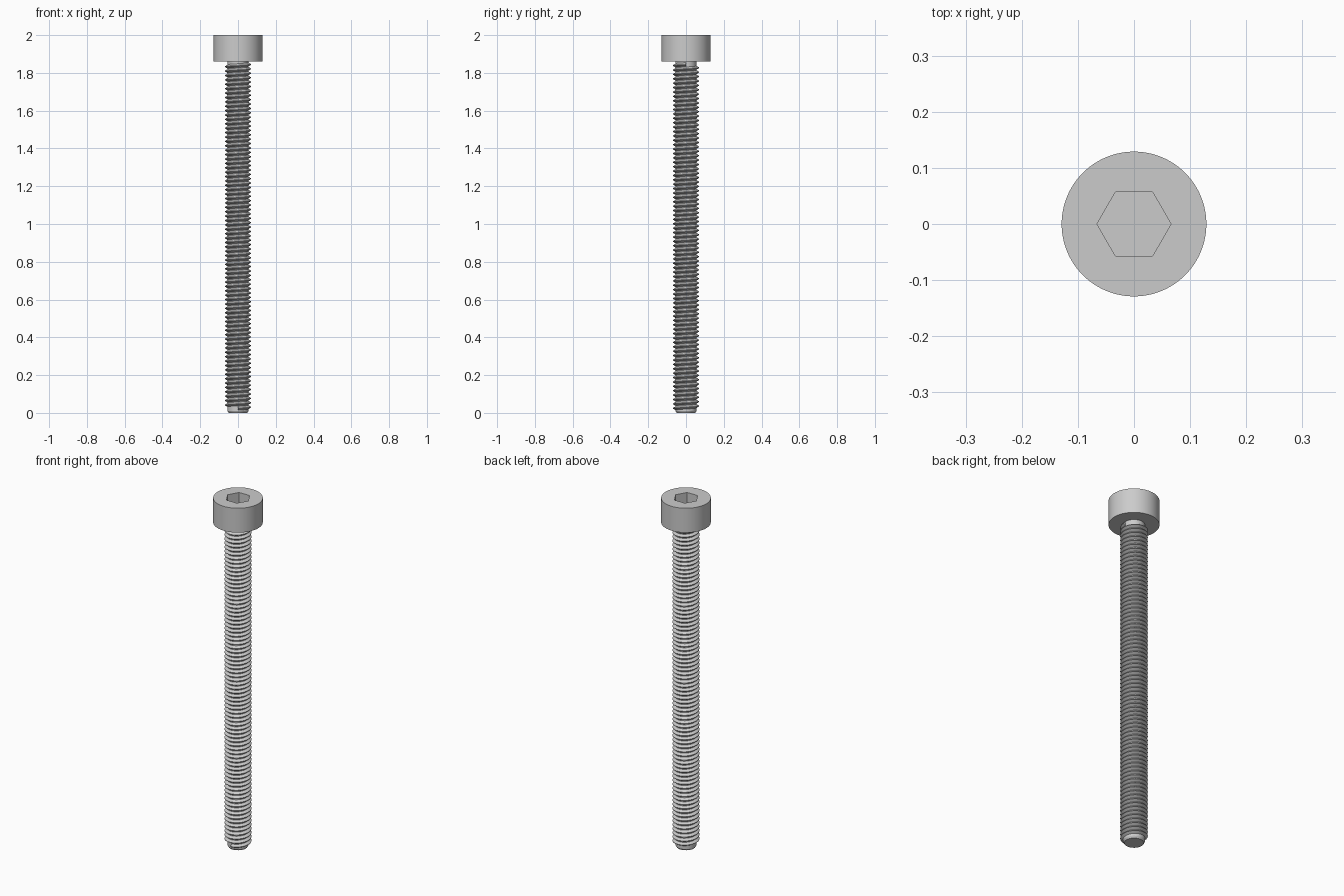
import bpy, bmesh
from math import sin, cos, pi, radians

if "Cube" in bpy.data.objects:
    bpy.data.objects.remove(bpy.data.objects["Cube"])

HEAD_R, HEAD_Z, TOP = 0.129, 1.86, 2.0
HEX_R, HEX_DEPTH = 0.066, 0.07
CORE_R, CREST_R, PITCH = 0.0555, 0.07, 0.02326

steel = bpy.data.materials.new("steel grey")
steel.use_nodes = True
steel.diffuse_color = (0.6, 0.6, 0.6, 1)
steel.node_tree.nodes["Principled BSDF"].inputs["Base Color"].default_value = (0.6, 0.6, 0.6, 1)


def ring(bm, r, z, n):
    return [bm.verts.new((r * cos(2 * pi * i / n), r * sin(2 * pi * i / n), z)) for i in range(n)]


def skin(bm, a, b):
    n = len(a)
    for i in range(n):
        j = (i + 1) % n
        bm.faces.new((a[i], a[j], b[j], b[i]))


def finish(bm, name):
    bmesh.ops.recalc_face_normals(bm, faces=bm.faces)
    mesh = bpy.data.meshes.new(name)
    bm.to_mesh(mesh)
    bm.free()
    mesh.materials.append(steel)
    obj = bpy.data.objects.new(name, mesh)
    bpy.context.collection.objects.link(obj)
    bpy.ops.object.select_all(action='DESELECT')
    obj.select_set(True)
    bpy.context.view_layer.objects.active = obj
    bpy.ops.object.shade_smooth_by_angle(angle=radians(30))


# Cylindrical head with a hexagonal socket
bm = bmesh.new()
low, high = ring(bm, HEAD_R, HEAD_Z, 96), ring(bm, HEAD_R, TOP, 96)
rim, floor = ring(bm, HEX_R, TOP, 6), ring(bm, HEX_R, TOP - HEX_DEPTH, 6)
skin(bm, low, high)
skin(bm, rim, floor)
bm.faces.new(low)
bm.faces.new(floor)
bm.edges.ensure_lookup_table()
edges = [e for e in bm.edges if all(abs(v.co.z - TOP) < 1e-5 for v in e.verts)]
bmesh.ops.triangle_fill(bm, edges=edges, use_beauty=True, normal=(0, 0, 1))
finish(bm, "socket_head")

# Plain core of the shank with a small chamfer at the tip
bm = bmesh.new()
rings = [ring(bm, r, z, 48) for r, z in
         ((CORE_R - 0.006, 0), (CORE_R, 0.01), (CORE_R, HEAD_Z))]
for a, b in zip(rings, rings[1:]):
    skin(bm, a, b)
bm.faces.new(rings[0])
bm.faces.new(rings[-1])
finish(bm, "shank_core")

# Right-handed helical thread, swept from a trapezoid section
SEG, TURNS, START_Z = 32, 78.25, 0.0245
SECTION = ((CORE_R - 0.001, -0.46), (CREST_R, -0.06), (CREST_R, 0.06), (CORE_R - 0.001, 0.46))
bm = bmesh.new()
rows = []
for i in range(int(SEG * TURNS) + 1):
    t = i / SEG
    a = 2 * pi * t - pi / 2
    rows.append([bm.verts.new((r * cos(a), r * sin(a), START_Z + (t + h) * PITCH))
                 for r, h in SECTION])
for a, b in zip(rows, rows[1:]):
    skin(bm, a, b)
bm.faces.new(rows[0])
bm.faces.new(rows[-1])
finish(bm, "screw_thread")
